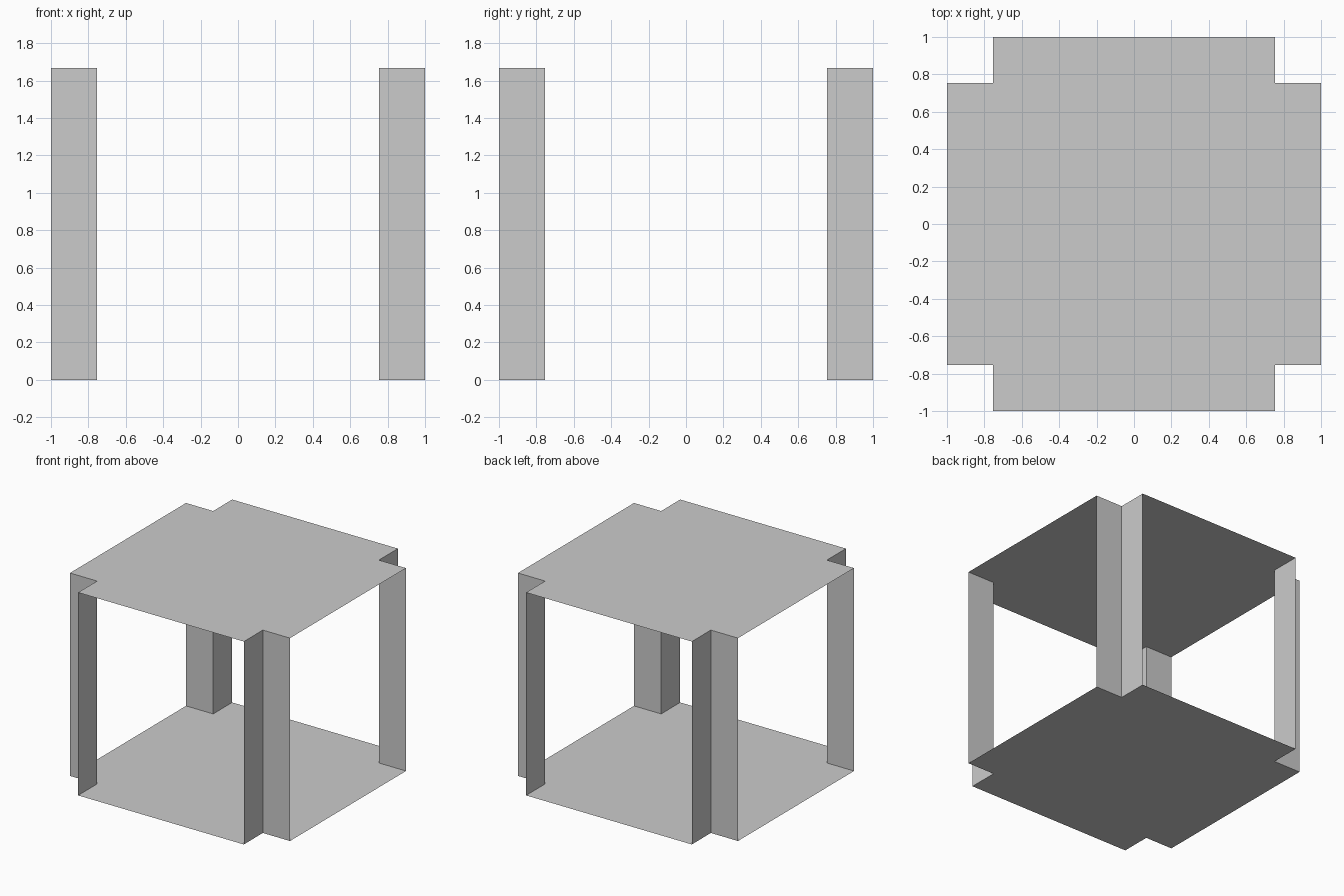
import bpy

if "Cube" in bpy.data.objects:
    bpy.data.objects.remove(bpy.data.objects["Cube"])

OUT, INN, H = 1.0, 0.753, 1.667
CORNERS = [(1, 1), (-1, 1), (-1, -1), (1, -1)]  # counter-clockwise


def corner_path(sx, sy):
    """Notch outline at one corner, ordered counter-clockwise."""
    pts = [(sx * OUT, sy * INN), (sx * INN, sy * INN), (sx * INN, sy * OUT)]
    return pts if sx * sy > 0 else pts[::-1]


def add_mesh(name, verts, faces):
    mesh = bpy.data.meshes.new(name)
    mesh.from_pydata(verts, [], faces)
    obj = bpy.data.objects.new(name, mesh)
    bpy.context.collection.objects.link(obj)
    return obj


outline = [p for c in CORNERS for p in corner_path(*c)]
n = len(outline)

# Thin floor and roof sheets with notched corners
add_mesh("floor_panel", [(x, y, 0) for x, y in outline], [list(range(n))[::-1]])
add_mesh("roof_panel", [(x, y, H) for x, y in outline], [list(range(n))])

# Folded L-shaped wall in each corner notch
for i, c in enumerate(CORNERS):
    path = corner_path(*c)
    verts = [(x, y, z) for z in (0, H) for x, y in path]
    add_mesh(f"corner_wall_{i + 1}", verts, [(0, 1, 4, 3), (1, 2, 5, 4)])
